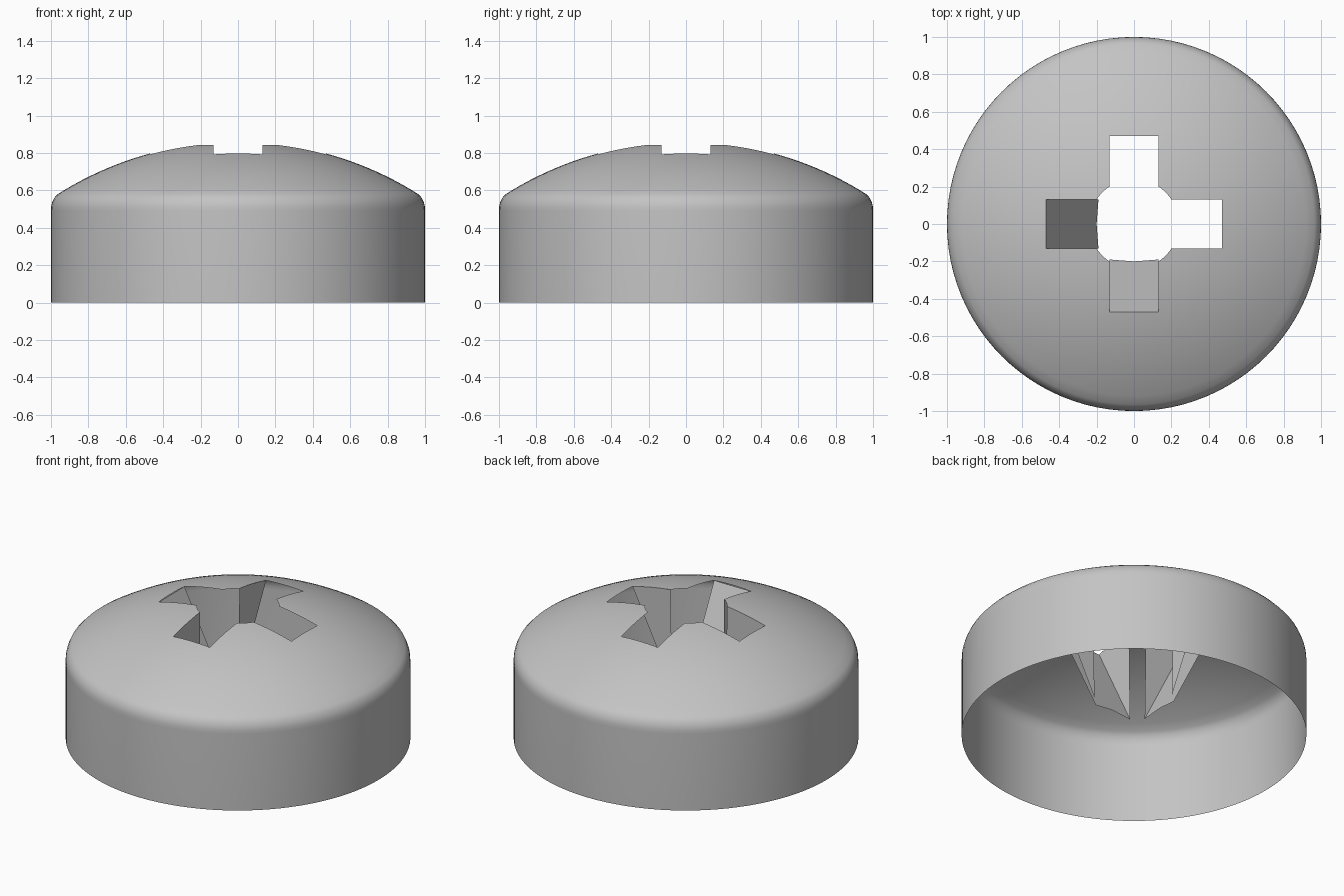
import bpy, bmesh, math
from mathutils import Vector, Matrix

cube = bpy.data.objects.get("Cube")
if cube:
    bpy.data.objects.remove(cube)

HALF, REACH, CORE = 0.13, 0.47, 0.239   # slot half width, slot length, centre hole radius
DOME_R, APEX = 1.8, 0.86
TIP_R, TIP_Z = 0.19, 0.235              # lower end of the recess

steel = bpy.data.materials.new("light_grey_steel")
steel.use_nodes = True
steel.diffuse_color = (0.55, 0.55, 0.55, 1)
steel.node_tree.nodes["Principled BSDF"].inputs["Base Color"].default_value = (0.55, 0.55, 0.55, 1)


def dome_z(x, y=0.0):
    return APEX - DOME_R + math.sqrt(DOME_R ** 2 - x * x - y * y)


def finish(bm, name):
    mesh = bpy.data.meshes.new(name)
    bm.to_mesh(mesh)
    bm.free()
    mesh.materials.append(steel)
    obj = bpy.data.objects.new(name, mesh)
    bpy.context.collection.objects.link(obj)
    return obj


# Screw head: open domed shell turned from a profile
steps = 16
radii = [CORE + (0.965 - CORE) * i / steps for i in range(steps + 1)]
profile = [(r, dome_z(r)) for r in radii]
profile += [(0.983, 0.56), (0.994, 0.535), (0.999, 0.515), (1, 0.49), (1, 0)]
bm = bmesh.new()
verts = [bm.verts.new((r, 0, z)) for r, z in profile]
edges = [bm.edges.new(pair) for pair in zip(verts, verts[1:])]
bmesh.ops.spin(bm, geom=verts + edges, cent=(0, 0, 0), axis=(0, 0, 1),
               angle=math.tau, steps=96, use_duplicate=False)
bmesh.ops.remove_doubles(bm, verts=bm.verts, dist=0.0005)

# Cross opening: slice the dome along the slot outlines and drop the faces inside
for axis in (Vector((1, 0, 0)), Vector((0, 1, 0))):
    for offset in (-REACH, -HALF, HALF, REACH):
        faces = [f for f in bm.faces if f.calc_center_median().xy.length < 0.6]
        geom = set(faces)
        for f in faces:
            geom.update(f.edges)
            geom.update(f.verts)
        bmesh.ops.bisect_plane(bm, geom=list(geom), dist=0.0001,
                               plane_co=axis * offset, plane_no=axis)
inside = []
for f in bm.faces:
    c = f.calc_center_median()
    short, long = sorted((abs(c.x), abs(c.y)))
    if short < HALF and long < REACH:
        inside.append(f)
bmesh.ops.delete(bm, geom=inside, context='FACES')
for f in bm.faces:
    f.normal_update()
    c = f.calc_center_median()
    if f.normal.dot(Vector((c.x, c.y, 0.4))) < 0:
        f.normal_flip()
    f.smooth = True
finish(bm, "screw_head")


def place(bm, angle, r, s, z):
    return bm.verts.new(Matrix.Rotation(angle, 3, 'Z') @ Vector((r, s, z)))


def slot_floor(name, angle):
    # Steep sloping end of a slot, with a slightly curved lower edge
    bm = bmesh.new()
    top = dome_z(REACH, HALF)
    pts = [(REACH, -HALF, top), (REACH, HALF, top), (TIP_R, HALF, TIP_Z),
           (TIP_R + 0.01, 0, TIP_Z + 0.02), (TIP_R, -HALF, TIP_Z)]
    bm.faces.new([place(bm, angle, *p) for p in pts])
    finish(bm, name)


def slot_wall(name, angle, side):
    # Upright side of a slot, its top following the dome
    bm = bmesh.new()
    s = side * HALF
    rim = [REACH + (0.2 - REACH) * i / 4 for i in range(5)]
    pts = [(r, s, dome_z(r, s)) for r in rim] + [(TIP_R, s, TIP_Z)]
    face = bm.faces.new([place(bm, angle, *p) for p in pts])
    face.normal_update()
    if face.normal.x + face.normal.y < 0:
        face.normal_flip()
    finish(bm, name)


# Recess faces
QUARTER = math.pi / 2
slot_floor("right_slot_floor", 2 * QUARTER)
slot_floor("front_slot_floor", 3 * QUARTER)
for name, turn, side in (("left", 0, -1), ("back", 1, 1), ("right", 2, 1), ("front", 3, -1)):
    slot_wall(name + "_slot_wall", turn * QUARTER, side)
